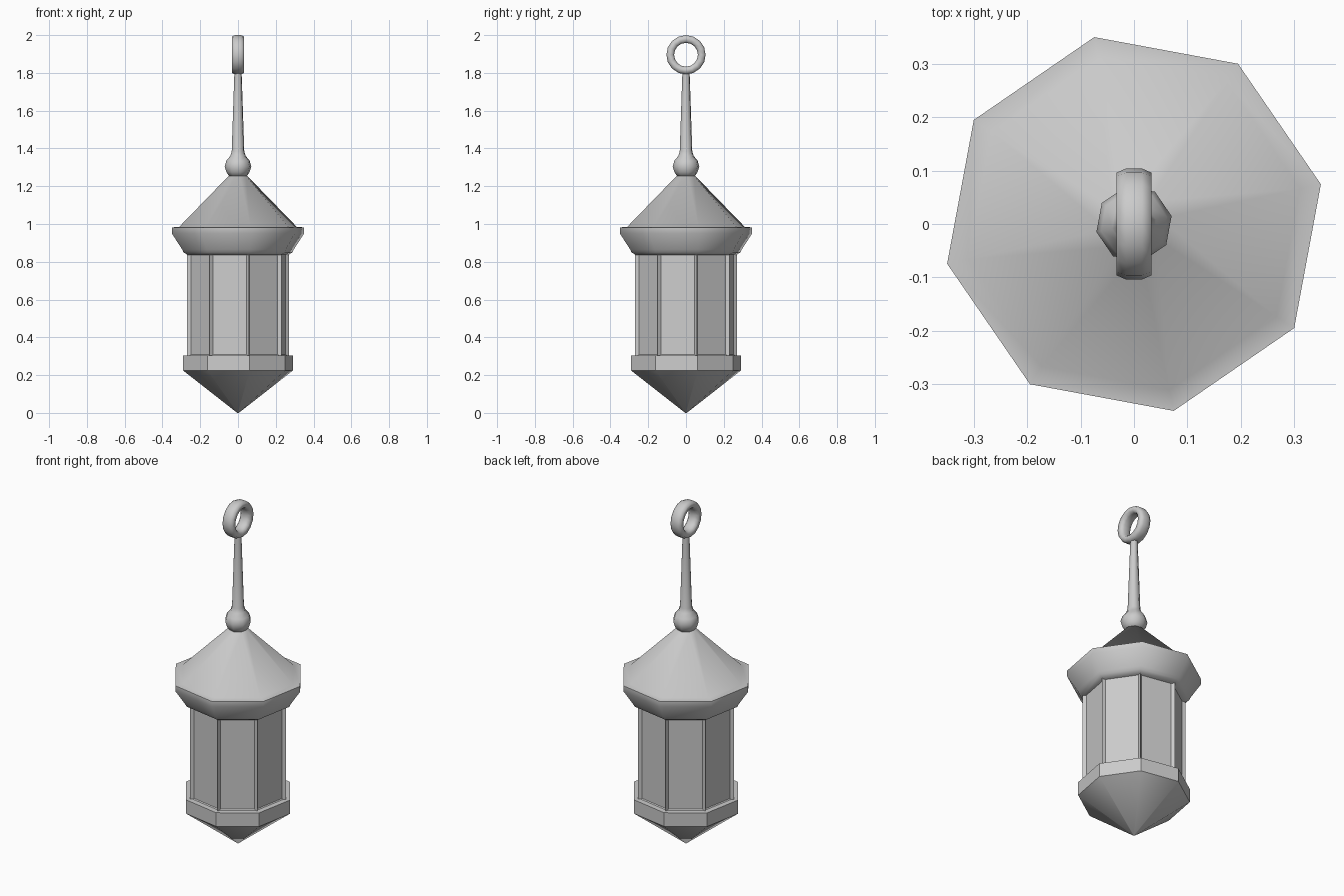
import bpy, bmesh
from math import sin, cos, radians, tau

if "Cube" in bpy.data.objects:
    bpy.data.objects.remove(bpy.data.objects["Cube"])

SIDES = 8
TURN = radians(12)

iron = bpy.data.materials.new("grey_iron")
iron.use_nodes = True
GREY = (0.6, 0.6, 0.6, 1)
iron.diffuse_color = GREY
iron.node_tree.nodes["Principled BSDF"].inputs["Base Color"].default_value = GREY


def finish(name, bm, angle):
    """Turn a bmesh into a named, shaded object."""
    bmesh.ops.recalc_face_normals(bm, faces=bm.faces)
    mesh = bpy.data.meshes.new(name)
    bm.to_mesh(mesh)
    bm.free()
    mesh.materials.append(iron)
    obj = bpy.data.objects.new(name, mesh)
    bpy.context.collection.objects.link(obj)
    bpy.ops.object.select_all(action="DESELECT")
    obj.select_set(True)
    bpy.context.view_layer.objects.active = obj
    if angle:
        bpy.ops.object.shade_smooth_by_angle(angle=radians(angle))
    return obj


def lathe(profile):
    """Octagonal solid from (radius, height) points, capped at both ends."""
    bm = bmesh.new()
    angles = [TURN + tau * i / SIDES for i in range(SIDES)]
    rings = [[bm.verts.new((r * cos(a), r * sin(a), z)) for a in angles]
             for r, z in profile]
    for low, high in zip(rings, rings[1:]):
        for i in range(SIDES):
            j = (i + 1) % SIDES
            bm.faces.new((low[i], low[j], high[j], high[i]))
    bm.faces.new(rings[0][::-1])
    bm.faces.new(rings[-1])
    return bm


# Pointed base with its upright rim
finish("base", lathe([(0.004, 0), (0.285, 0.215), (0.298, 0.225), (0.298, 0.305)]), 40)

# Lantern body with a recessed pane on each side
body = lathe([(0.275, 0.295), (0.275, 0.85)])
bmesh.ops.recalc_face_normals(body, faces=body.faces)
walls = [f for f in body.faces if abs(f.normal.z) < 0.5]
bmesh.ops.inset_individual(body, faces=walls, thickness=0.015, depth=-0.015,
                           use_even_offset=True)
finish("lantern_body", body, 0)

# Flared eave and sloping roof
finish("roof", lathe([(0.27, 0.835), (0.295, 0.85), (0.302, 0.865), (0.358, 0.95),
                      (0.358, 0.982), (0.318, 0.985), (0.05, 1.255)]), 50)

# Ball and tapering rod
finish("finial_rod", lathe([(0.046, 1.25), (0.063, 1.275), (0.072, 1.305),
                            (0.063, 1.335), (0.042, 1.36), (0.034, 1.385),
                            (0.02, 1.79), (0.02, 1.815)]), 60)

# Hanging ring, a wide tube bent around the x axis
SEGMENTS = 16
half = [(0.015, 0.063), (0.033, 0.072), (0.033, 0.096), (0.015, 0.104)]
section = half + [(-x, r) for x, r in reversed(half)]
ring = bmesh.new()
loops = [[ring.verts.new((x, r * sin(tau * i / SEGMENTS), 1.896 + r * cos(tau * i / SEGMENTS)))
          for x, r in section] for i in range(SEGMENTS)]
for i in range(SEGMENTS):
    a, b = loops[i], loops[(i + 1) % SEGMENTS]
    for k in range(len(section)):
        m = (k + 1) % len(section)
        ring.faces.new((a[k], a[m], b[m], b[k]))
finish("hanging_ring", ring, 70)
